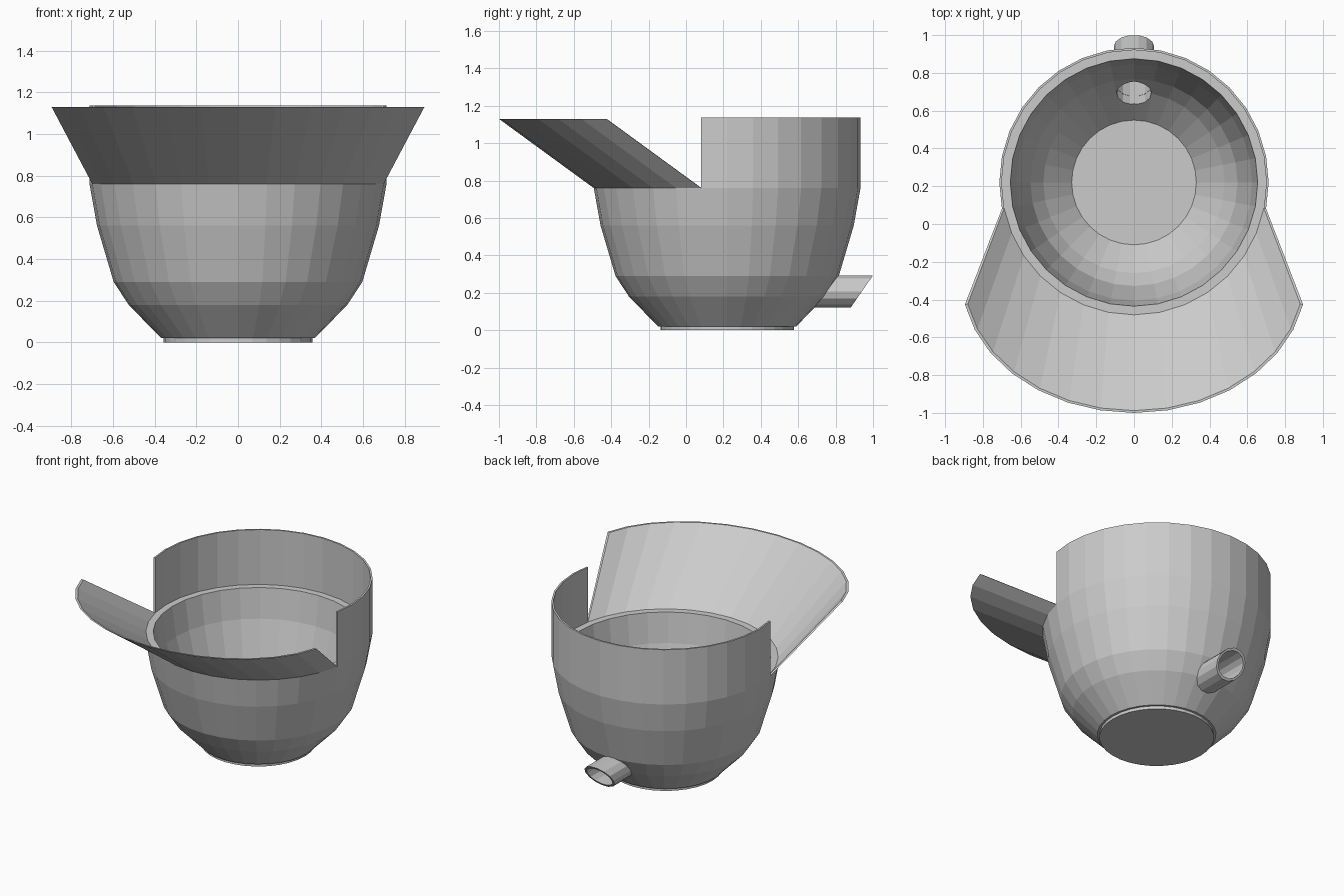
import bpy, bmesh
from math import sin, cos, pi

if "Cube" in bpy.data.objects:
    bpy.data.objects.remove(bpy.data.objects["Cube"])

N = 32           # sides around the bowl
CY = 0.22        # y of the bowl axis
R = 0.713        # outer rim radius
Z_RIM = 0.76


def make_object(name, verts, faces):
    mesh = bpy.data.meshes.new(name)
    bm = bmesh.new()
    vs = [bm.verts.new(v) for v in verts]
    for f in faces:
        bm.faces.new([vs[i] for i in f])
    bmesh.ops.recalc_face_normals(bm, faces=bm.faces)
    bm.to_mesh(mesh)
    bm.free()
    ob = bpy.data.objects.new(name, mesh)
    bpy.context.collection.objects.link(ob)
    return ob


def loft(name, rings, capped=True, closed_loop=False):
    """Skin equal rings; cap the ends or join the last ring to the first."""
    n, m = len(rings[0]), len(rings)
    faces = []
    for k in range(m if closed_loop else m - 1):
        a, b = k * n, ((k + 1) % m) * n
        faces += [(a + i, a + (i + 1) % n, b + (i + 1) % n, b + i) for i in range(n)]
    if capped:
        faces += [tuple(range(n)), tuple(range((m - 1) * n, m * n))]
    return make_object(name, [v for r in rings for v in r], faces)


def circle(r, z):
    return [(r * cos(2 * pi * i / N), CY + r * sin(2 * pi * i / N), z) for i in range(N)]


def arc_band(name, first, last, z_top, kx=1.0, dy=0.0, t=0.012):
    """Thin wall over part of the rim; its top may be widened and shifted."""
    sections = []
    for i in range(first, last + 1):
        c, s = cos(2 * pi * i / N), sin(2 * pi * i / N)
        o, n = R, R - t
        sections.append([(o * c, CY + o * s, Z_RIM), (o * c * kx, CY + o * s + dy, z_top),
                         (n * c * kx, CY + n * s + dy, z_top), (n * c, CY + n * s, Z_RIM)])
    return loft(name, sections)


def tube_ring(rx, rz, y_of_z, sides=14):
    pts = []
    for i in range(sides):
        a = 2 * pi * (i + 0.5) / sides
        z = 0.207 + rz * cos(a)
        pts.append((rx * sin(a), y_of_z(z), z))
    return pts


# thick bowl: outer profile up, ledge, inner profile down to the floor
profile = [(0.357, 0), (0.357, 0.02), (0.37, 0.021), (0.525, 0.18), (0.597, 0.29),
           (0.677, 0.56), (R, Z_RIM), (0.655, Z_RIM), (0.625, 0.56),
           (0.548, 0.30), (0.48, 0.20), (0.33, 0.045)]
bowl = loft("bowl", [circle(r, z) for r, z in profile])


# drain spout with slanted mouth
def wall_y(z):
    return 0.665 + (z - 0.12) * 0.79


def mouth_y(z):
    return 0.88 + (z - 0.12) * 0.69


loft("drain_spout",
     [tube_ring(0.107, 0.088, wall_y), tube_ring(0.107, 0.088, mouth_y),
      tube_ring(0.092, 0.073, mouth_y), tube_ring(0.092, 0.073, wall_y)],
     capped=False, closed_loop=True)

# bore through the bowl wall
bore = loft("bore_cutter", [tube_ring(0.093, 0.074, lambda z: 0.45),
                            tube_ring(0.093, 0.074, lambda z: 1.1)])
bore.hide_render = True
bore.hide_viewport = True
cut = bowl.modifiers.new("bore", 'BOOLEAN')
cut.operation = 'DIFFERENCE'
cut.solver = 'EXACT'
cut.object = bore

# upright back wall and flared front lip share the rim
arc_band("back_wall", -1, N // 2 + 1, 1.137)
arc_band("front_lip", N // 2 + 1, N - 1, 1.13, kx=1.28, dy=-0.507)
